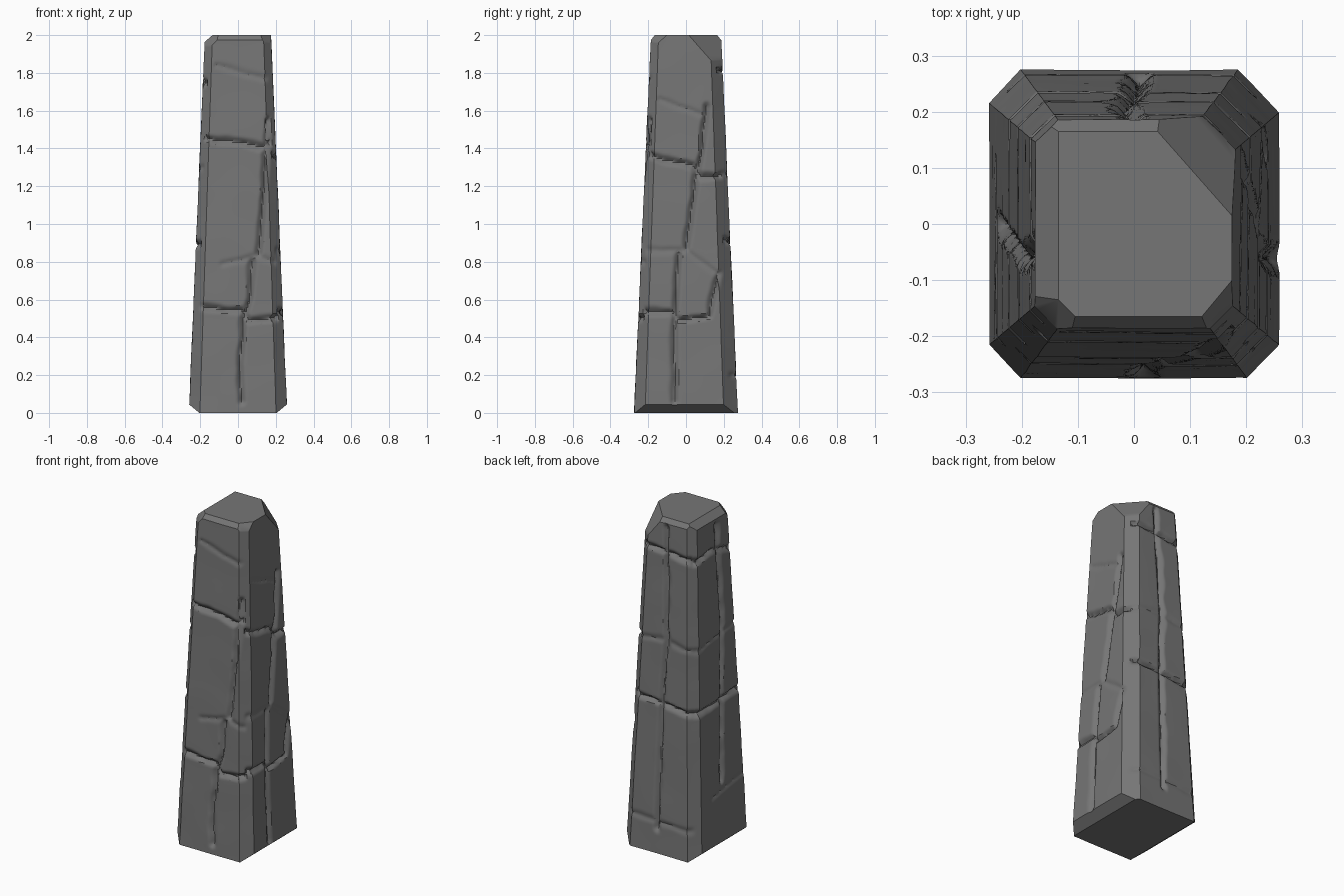
import bpy, bmesh, math
from mathutils import Vector, noise
from mathutils.geometry import intersect_point_line

cube = bpy.data.objects.get("Cube")
if cube:
    bpy.data.objects.remove(cube, do_unlink=True)

HEIGHT = 2.0
RINGS = 190
SIDE, CORNER = 42, 7
DEEP, FAINT = 0.024, 0.008
joints = {"front": [], "right": [], "back": [], "left": []}


def joint(side, depth, *points):
    """Mortar line on one side, given as (across, height) points."""
    pts = [Vector((u, z, 0)) for u, z in points]
    joints[side] += [(a, b, depth) for a, b in zip(pts, pts[1:])]


# Front joints
joint("front", FAINT, (-0.12, 1.84), (0.14, 1.77))
joint("front", DEEP, (-0.17, 1.45), (0, 1.435), (0.13, 1.41), (0.2, 1.44))
joint("front", DEEP, (0.16, 1.55), (0.15, 1.4), (0.13, 1.1), (0.11, 0.84))
joint("front", FAINT, (-0.08, 0.79), (0.1, 0.83), (0.22, 0.79))
joint("front", DEEP, (-0.18, 0.56), (0.02, 0.54), (0.06, 0.49), (0.26, 0.51))
joint("front", DEEP, (0.08, 0.8), (0.06, 0.6), (0.03, 0.5), (0.01, 0.25), (0.02, 0.06))

# Right joints
joint("right", FAINT, (-0.14, 1.66), (0.08, 1.58))
joint("right", DEEP, (-0.22, 1.38), (-0.12, 1.34), (0.04, 1.31), (0.08, 1.25), (0.24, 1.26))
joint("right", DEEP, (0.11, 1.62), (0.08, 1.38), (0.05, 1.22), (0.02, 1.0), (0, 0.87))
joint("right", FAINT, (-0.2, 0.86), (0, 0.86), (0.16, 0.74))
joint("right", DEEP, (-0.04, 0.84), (-0.06, 0.52), (-0.06, 0.06))
joint("right", DEEP, (-0.26, 0.54), (-0.08, 0.53), (-0.04, 0.49), (0.12, 0.51), (0.17, 0.74))

# Back joints
joint("back", DEEP, (-0.22, 1.77), (-0.05, 1.8), (0.2, 1.82))
joint("back", DEEP, (0, 1.95), (-0.02, 1.3), (0, 0.9), (0.01, 0.15))
joint("back", FAINT, (-0.22, 1.24), (0, 1.28), (0.22, 1.26))
joint("back", DEEP, (-0.26, 0.87), (-0.06, 0.89), (0.26, 0.92))
joint("back", FAINT, (-0.2, 0.18), (0.2, 0.2))

# Left joints
joint("left", DEEP, (-0.2, 1.74), (0, 1.79), (0.2, 1.77))
joint("left", DEEP, (-0.04, 1.93), (-0.06, 1.4), (-0.03, 0.9), (0, 0.4))
joint("left", FAINT, (-0.2, 1.3), (0.22, 1.24))
joint("left", DEEP, (-0.26, 0.9), (0, 0.88), (0.26, 0.87))
joint("left", FAINT, (-0.2, 0.38), (0.1, 0.33))


def outline(z):
    """Tapered rectangle with cut corners, as (position, inward direction)."""
    t = z / HEIGHT
    hx, hy = 0.26 - 0.085 * t, 0.275 - 0.09 * t
    ends = []
    for sx, sy in ((-1, -1), (1, -1), (1, 1), (-1, 1)):
        c = (0.075 if sx == sy == 1 else 0.058) - 0.018 * t
        pair = [Vector((sx * (hx - c), sy * hy, z)), Vector((sx * hx, sy * (hy - c), z))]
        ends += pair if sx * sy < 0 else pair[::-1]
    result = []
    for i, a in enumerate(ends):
        b = ends[(i + 1) % len(ends)]
        steps = SIDE if i % 2 else CORNER
        inward = Vector((a.y - b.y, b.x - a.x, 0)).normalized()
        result += [(a.lerp(b, k / steps), inward) for k in range(steps)]
    return result, hx, hy


def carve(p, hx, hy):
    """Depth of the mortar joints at a surface point."""
    if abs(p.y) / hy > abs(p.x) / hx:
        side, u = ("front" if p.y < 0 else "back"), p.x
    else:
        side, u = ("left" if p.x < 0 else "right"), p.y
    wobble = noise.noise(p * 9)
    q = Vector((u + 0.008 * wobble, p.z + 0.006 * noise.noise(p * 14), 0))
    width = 0.027 * (1 + 0.5 * wobble)
    best = 0
    for a, b, depth in joints[side]:
        near, f = intersect_point_line(q, a, b)
        near = a if f < 0 else b if f > 1 else near
        d = (q - near).length
        if d < width:
            best = max(best, depth * (1 - d / width) ** 1.4)
    return best + 0.002 * noise.noise(p * 5)


# Stone body
bm = bmesh.new()
rows = []
for r in range(RINGS + 1):
    points, hx, hy = outline(HEIGHT * r / RINGS)
    rows.append([bm.verts.new(p + n * carve(p, hx, hy)) for p, n in points])
for low, high in zip(rows, rows[1:]):
    for i in range(len(low)):
        j = (i + 1) % len(low)
        bm.faces.new((low[i], low[j], high[j], high[i]))
bm.faces.new(rows[0][::-1])
bm.faces.new(rows[-1])


def chip(point, normal):
    """Slice off a piece and close the cut."""
    geom = bm.verts[:] + bm.edges[:] + bm.faces[:]
    bmesh.ops.bisect_plane(bm, geom=geom, dist=1e-5, plane_co=point,
                           plane_no=Vector(normal).normalized(), clear_outer=True)
    border = [e for e in bm.edges if e.is_boundary]
    bmesh.ops.holes_fill(bm, edges=border, sides=0)


# Chipped top corner, worn top edges and undercut base
chip((0.17, 0.02, 2), (0.085, 0.075, 0.07))
chip((-0.135, 0, 2), (-0.6, 0, 0.7))
chip((-0.13, -0.14, 2), (-0.6, -0.6, 0.6))
chip((0.15, -0.13, 2), (0.6, -0.5, 0.6))
for s in (-1, 1):
    chip((0, s * 0.165, 2), (0, s * 0.75, 0.6))
    chip((s * 0.205, 0, 0), (s * 0.64, 0, -0.77))
bmesh.ops.recalc_face_normals(bm, faces=bm.faces[:])

mesh = bpy.data.meshes.new("stone_pillar")
bm.to_mesh(mesh)
bm.free()
pillar = bpy.data.objects.new("stone_pillar", mesh)
bpy.context.collection.objects.link(pillar)

# Grey stone
stone = bpy.data.materials.new("grey_stone")
stone.use_nodes = True
colour = (0.18, 0.18, 0.18, 1)
stone.diffuse_color = colour
stone.node_tree.nodes["Principled BSDF"].inputs["Base Color"].default_value = colour
mesh.materials.append(stone)

bpy.ops.object.select_all(action="DESELECT")
pillar.select_set(True)
bpy.context.view_layer.objects.active = pillar
bpy.ops.object.shade_smooth_by_angle(angle=math.radians(35))
